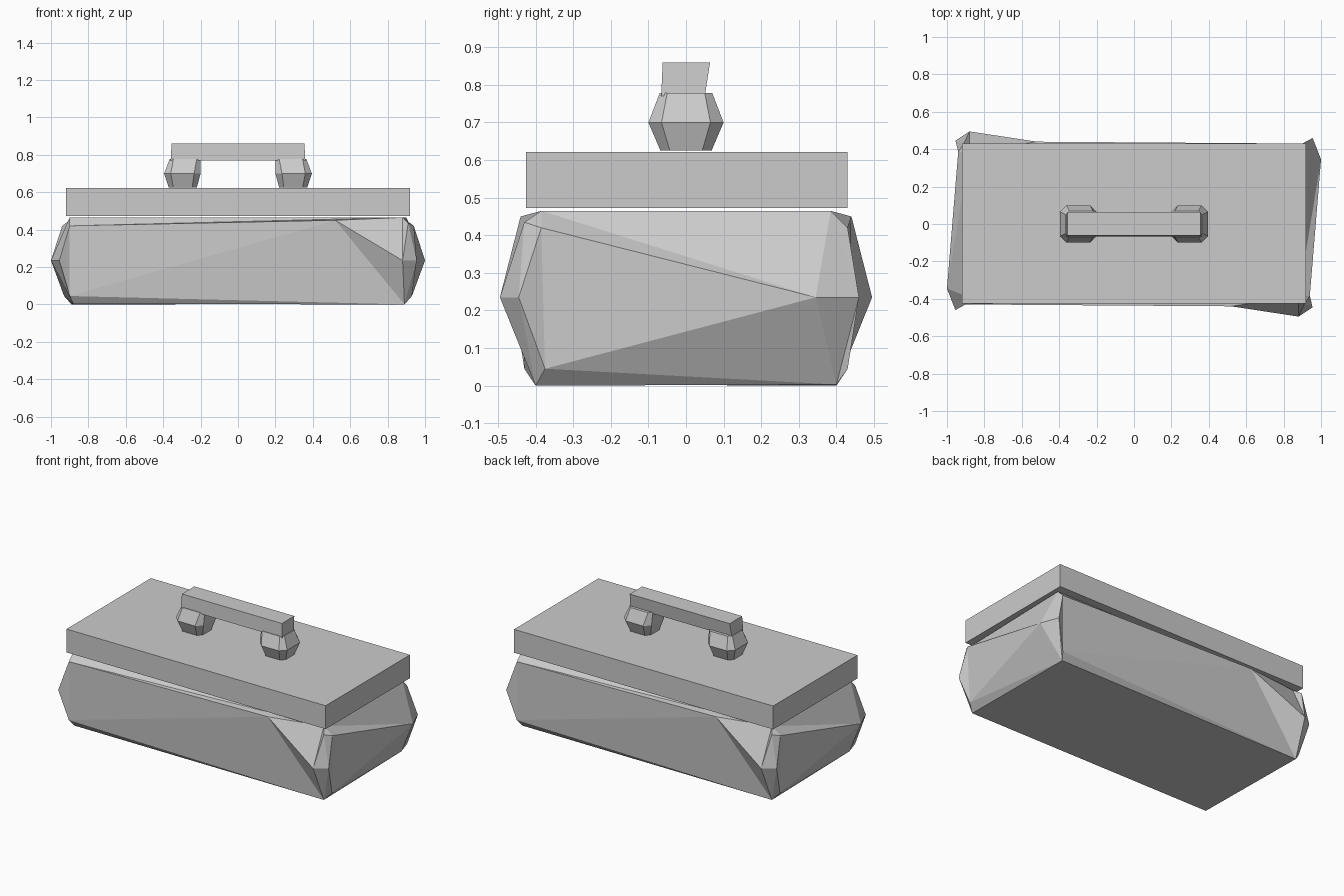
import bpy
import bmesh
from mathutils import Vector

cube = bpy.data.objects.get("Cube")
if cube:
    bpy.data.objects.remove(cube, do_unlink=True)

grey = bpy.data.materials.new("plain grey")
grey.use_nodes = True
colour = (0.6, 0.6, 0.6, 1)
grey.diffuse_color = colour
grey.node_tree.nodes["Principled BSDF"].inputs["Base Color"].default_value = colour


def finish(bm, name):
    """Turn a bmesh into a flat shaded object."""
    bmesh.ops.recalc_face_normals(bm, faces=bm.faces)
    mesh = bpy.data.meshes.new(name)
    bm.to_mesh(mesh)
    bm.free()
    mesh.materials.append(grey)
    obj = bpy.data.objects.new(name, mesh)
    bpy.context.collection.objects.link(obj)
    return obj


def loft(name, rings):
    """Join rings of points from bottom to top and cap both ends."""
    bm = bmesh.new()
    loops = [[bm.verts.new(p) for p in ring] for ring in rings]
    n = len(loops[0])
    for low, high in zip(loops, loops[1:]):
        for i in range(n):
            j = (i + 1) % n
            bm.faces.new((low[i], low[j], high[j], high[i]))
    bm.faces.new(loops[0][::-1])
    bm.faces.new(loops[-1])
    return finish(bm, name)


def rectangle(x0, x1, y0, y1, z):
    return [(x0, y0, z), (x1, y0, z), (x1, y1, z), (x0, y1, z)]


def cut_rectangle(x0, x1, y, cut, z):
    """Rectangle with cut corners."""
    return [(x0 + cut, -y, z), (x1 - cut, -y, z), (x1, cut - y, z), (x1, y - cut, z),
            (x1 - cut, y, z), (x0 + cut, y, z), (x0, y - cut, z), (x0, cut - y, z)]


# Faceted body: the corners of one half, repeated by a half turn (capitals)
half = {
    "d": (-.88, -.40, .003), "a": (-.90, -.43, .045),   # front left, low
    "b": (-.90, -.43, .42), "s": (-.90, -.385, .465),   # front left, high
    "p": (.52, -.44, .45), "f": (.88, -.495, .235),     # front bulge
    "k": (.89, -.40, 0), "t": (.88, -.385, .465),       # front right corner
    "c": (.955, -.445, .235), "h": (.91, -.43, .435),
    "e": (.93, -.375, .045), "g": (.94, -.385, .42),    # right side
    "r": (1, .345, .235), "q": (.955, .46, .235),       # right bulge
}
faces = ("adk akp apb kfp pft bpt bts "
         "fch fht fkc cke ceg cgh hgt "
         "kDe eDr erg grt trS rDq qDA qAB qBS rqS").split()
bm = bmesh.new()
verts = {}
for key, (x, y, z) in half.items():
    verts[key] = bm.verts.new((x, y, z))
    verts[key.upper()] = bm.verts.new((-x, -y, z))
for face in faces + [f.swapcase() for f in faces] + ["stST", "dkDK"]:
    bm.faces.new([verts[v] for v in face])
finish(bm, "body")

# Flat lid
loft("lid", [rectangle(-.92, .92, -.425, .43, z) for z in (.472, .622)])

# Faceted posts under the handle
for side, name in ((-1, "right_handle_post"), (1, "left_handle_post")):
    rings = [cut_rectangle(.22, .37, .068, .025, .625),
             cut_rectangle(.2, .395, .1, .035, .70),
             cut_rectangle(.2, .365, .07, .02, .778)]
    loft(name, [[Vector((side * x, y, z)) for x, y, z in ring] for ring in rings])

# Handle bar, narrower underneath
loft("handle_bar", [rectangle(-.36, .36, -.066, .05, .77),
                    rectangle(-.355, .355, -.062, .064, .86)])
